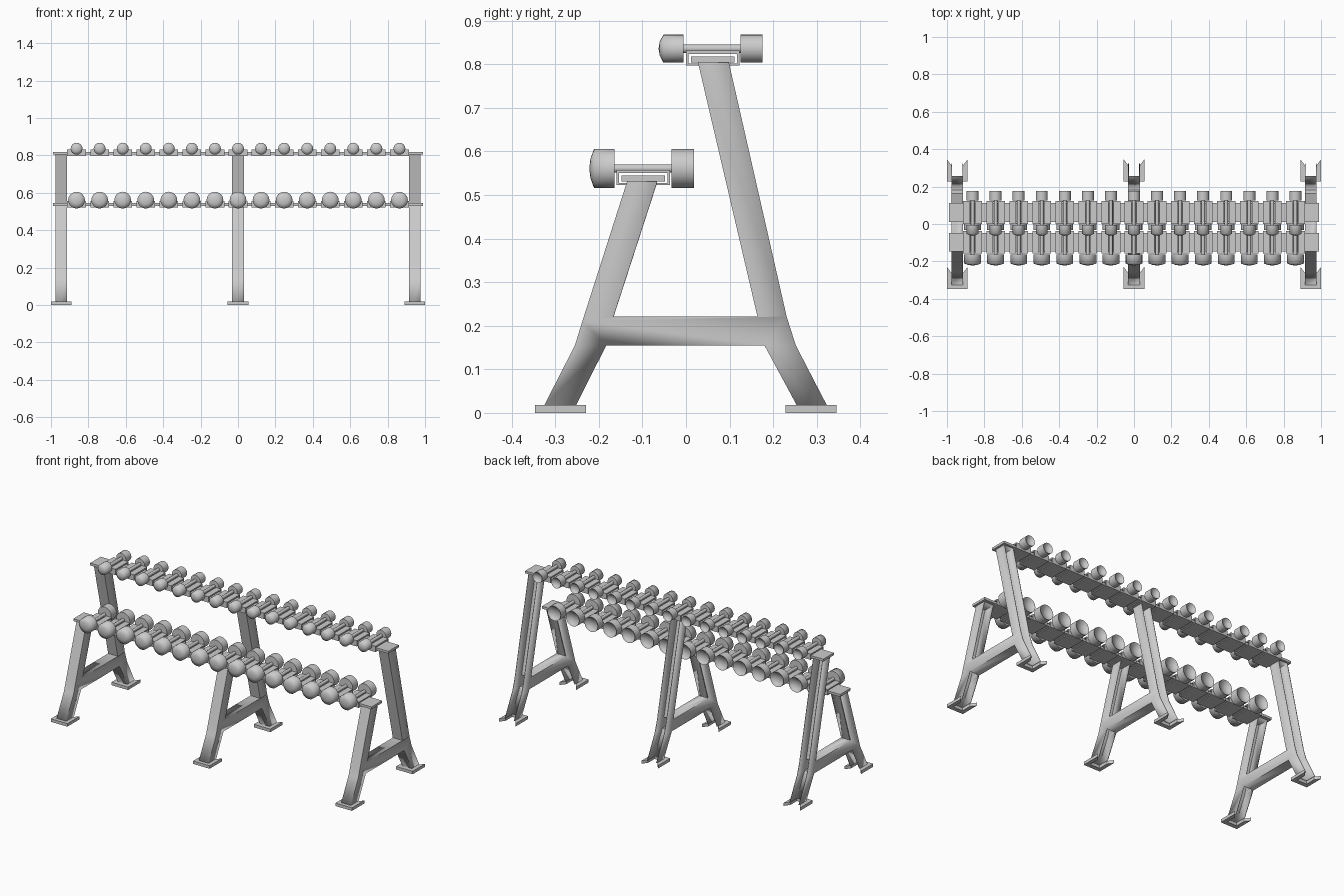
import bpy, bmesh, math

if "Cube" in bpy.data.objects:
    bpy.data.objects.remove(bpy.data.objects["Cube"])

LEG_X = (-0.945, 0.0, 0.945)
COUNT, STEP = 15, 0.1233


def finish(bm, name, smooth=None, recalc=True):
    if recalc:
        bmesh.ops.recalc_face_normals(bm, faces=bm.faces)
    me = bpy.data.meshes.new(name)
    bm.to_mesh(me)
    bm.free()
    ob = bpy.data.objects.new(name, me)
    bpy.context.collection.objects.link(ob)
    if smooth:
        bpy.ops.object.select_all(action='DESELECT')
        ob.select_set(True)
        bpy.context.view_layer.objects.active = ob
        bpy.ops.object.shade_smooth_by_angle(angle=math.radians(smooth))
    return ob


def prism(bm, pts, vec):
    """Extrude a closed outline of 3D points along vec."""
    a = [bm.verts.new(p) for p in pts]
    b = [bm.verts.new([p[i] + vec[i] for i in range(3)]) for p in pts]
    n = len(pts)
    bm.faces.new(a)
    bm.faces.new(b[::-1])
    for i in range(n):
        bm.faces.new((a[i], b[i], b[(i + 1) % n], a[(i + 1) % n]))


def box(bm, x0, x1, y0, y1, z0, z1):
    prism(bm, [(x0, y0, z0), (x1, y0, z0), (x1, y1, z0), (x0, y1, z0)],
          (0, 0, z1 - z0))


def lathe(bm, profile, x, z, n=16):
    """Spin (y, radius) points round an axis parallel to y."""
    rings = []
    for y, r in profile:
        if r == 0:
            rings.append([bm.verts.new((x, y, z))])
        else:
            rings.append([bm.verts.new((x + r * math.cos(2 * math.pi * k / n), y,
                                        z + r * math.sin(2 * math.pi * k / n)))
                          for k in range(n)])
    for a, b in zip(rings, rings[1:]):
        for k in range(n):
            j = (k + 1) % n
            if len(a) == 1:
                bm.faces.new((a[0], b[k], b[j]))
            elif len(b) == 1:
                bm.faces.new((a[k], b[0], a[j]))
            else:
                bm.faces.new((a[k], b[k], b[j], a[j]))


# A-shaped side frames: channel sections open towards the back
outline = [(-.325, .018), (-.255, .155), (-.238, .21), (-.135, .532), (-.066, .532),
           (-.167, .221), (.164, .221), (.027, .806), (.098, .806), (.231, .221),
           (.252, .155), (.323, .018), (.254, .018), (.18, .155), (-.183, .155),
           (-.252, .018)]
for name, x in zip(("left", "middle", "right"), LEG_X):
    bm = bmesh.new()
    prism(bm, [(x - .032, y, z) for y, z in outline], (.064, 0, 0))
    bmesh.ops.recalc_face_normals(bm, faces=bm.faces)
    bm.normal_update()
    rear = [f for f in bm.faces
            if f.normal.y > 0.5 or (f.normal.z < -0.9 and f.calc_center_median().z < .05)]
    bmesh.ops.delete(bm, geom=rear, context='FACES')
    frame = finish(bm, name + "_frame", 30, recalc=False)
    sol = frame.modifiers.new("sheet", 'SOLIDIFY')
    sol.thickness, sol.offset = .004, -1

    # Notched foot plates
    for side, a, b in (("front", -.347, -.23), ("back", .228, .345)):
        bm = bmesh.new()
        half = [(.055, a), (.055, b), (.032, b - .03), (.032, a + .026)]
        pts = half + [(-px, py) for px, py in reversed(half)]
        prism(bm, [(x + px, py, 0) for px, py in pts], (0, 0, .018))
        finish(bm, f"{name}_{side}_foot")


def shelf(name, yc, z_floor, z_plate, z_axis, radius, y_front, y_rear):
    # Long support rail whose ends rest on the frames
    bm = bmesh.new()
    box(bm, -.99, .99, yc - .05, yc + .05, z_plate, z_plate + .014)
    finish(bm, name + "_rail")

    saddles, bars, heads = bmesh.new(), bmesh.new(), bmesh.new()
    for i in range(COUNT):
        x = (i - (COUNT - 1) / 2) * STEP
        # Saddle: folded tray with two plates beside the handle
        w, t = .061, .005
        top = z_plate + .020
        prism(saddles, [(x - .05, yc + dy, z) for dy, z in
                        ((-w, top), (-w, z_floor), (w, z_floor), (w, top),
                         (w - t, top), (w - t, z_floor + t),
                         (t - w, z_floor + t), (t - w, top))], (.10, 0, 0))
        for s in (-1, 1):
            box(saddles, *sorted((x + s * .014, x + s * .05)), yc - w, yc + w,
                top, z_axis - .004)
        # Handle
        lathe(bars, [(y_front[2], 0), (y_front[2], .010), (y_rear[0], .010), (y_rear[0], 0)],
              x, z_axis, 10)
        # Domed front head and dished rear head
        f0, f1, f2 = y_front
        lathe(heads, [(f0, 0), (f0 + .25 * (f1 - f0), radius * .5), (f1, radius),
                      (f2, radius), (f2, 0)], x, z_axis)
        r0, r1 = y_rear
        lathe(heads, [(r0, 0), (r0, radius), (r1, radius), (r1, radius * .93),
                      (r1 - .010, radius * .85), (r1 - .014, 0)], x, z_axis)
    finish(saddles, name + "_saddles")
    finish(bars, name + "_dumbbell_handles", 40)
    finish(heads, name + "_dumbbell_heads", 80)


shelf("upper", .0615, .797, .804, .836, .032, (-.063, -.052, -.006), (.125, .176))
shelf("lower", -.098, .523, .531, .561, .045, (-.222, -.211, -.164), (-.033, .018))
